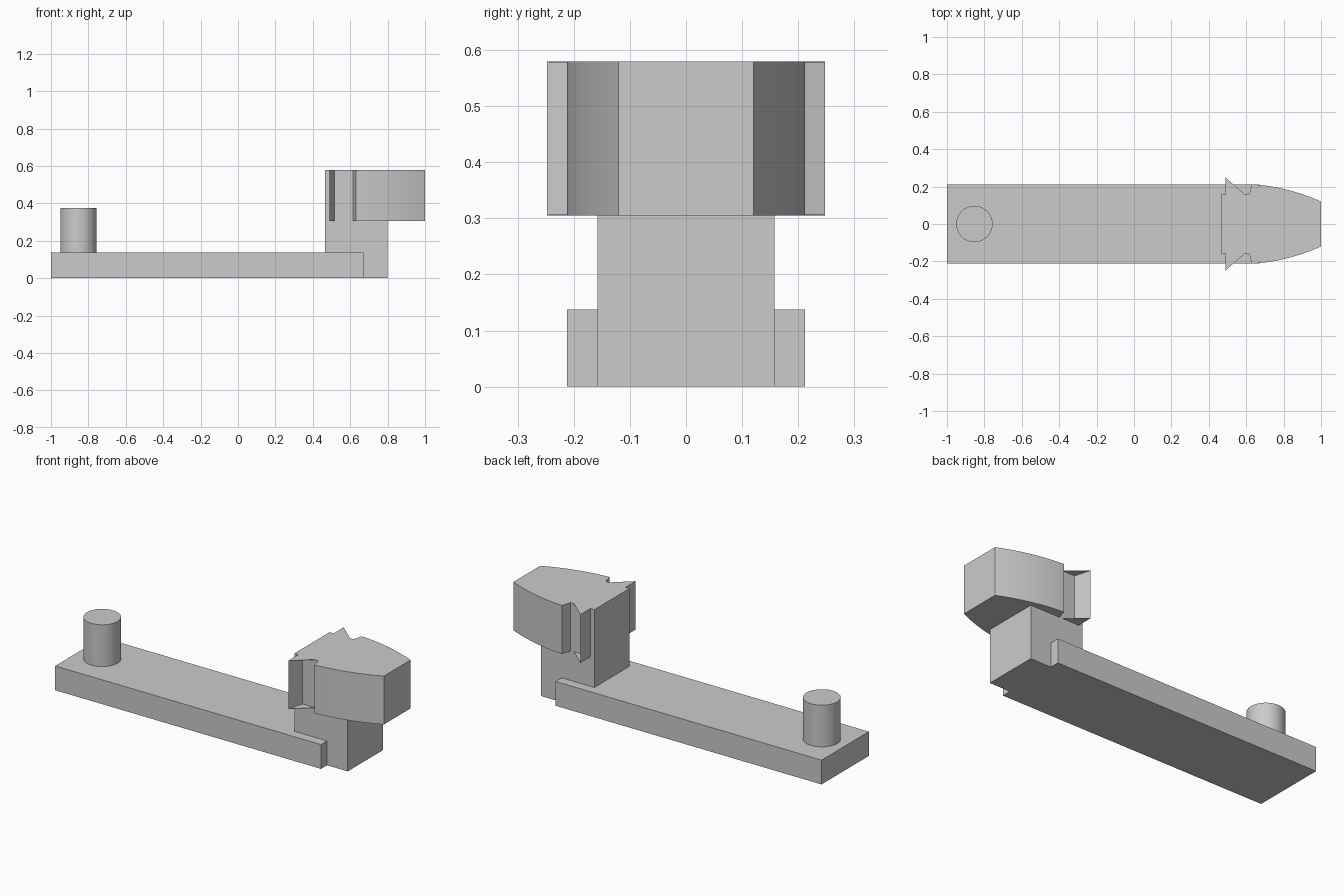
import bpy, bmesh, math
from mathutils import Vector

cube = bpy.data.objects.get("Cube")
if cube:
    bpy.data.objects.remove(cube, do_unlink=True)

grey = bpy.data.materials.new("plain_grey")
grey.use_nodes = True
grey.diffuse_color = (0.6, 0.6, 0.6, 1)
grey.node_tree.nodes["Principled BSDF"].inputs["Base Color"].default_value = (0.6, 0.6, 0.6, 1)

BASE_TOP, HEAD_LOW, HEAD_TOP = 0.138, 0.305, 0.58
BASE_HALF, POST_HALF = 0.212, 0.158


def prism(name, points, offset):
    """Extrude a planar outline along the offset vector."""
    bm = bmesh.new()
    face = bm.faces.new([bm.verts.new(p) for p in points])
    new = bmesh.ops.extrude_face_region(bm, geom=[face])["geom"]
    verts = [v for v in new if isinstance(v, bmesh.types.BMVert)]
    bmesh.ops.translate(bm, verts=verts, vec=Vector(offset))
    bmesh.ops.recalc_face_normals(bm, faces=bm.faces)
    mesh = bpy.data.meshes.new(name)
    bm.to_mesh(mesh)
    bm.free()
    mesh.materials.append(grey)
    obj = bpy.data.objects.new(name, mesh)
    bpy.context.collection.objects.link(obj)
    return obj


def smooth(obj, degrees):
    bpy.ops.object.select_all(action="DESELECT")
    obj.select_set(True)
    bpy.context.view_layer.objects.active = obj
    bpy.ops.object.shade_smooth_by_angle(angle=math.radians(degrees))


# Long flat arm
h = BASE_HALF
prism("arm", [(-1, -h, 0), (0.67, -h, 0), (0.67, h, 0), (-1, h, 0)], (0, 0, BASE_TOP))

# Round pin at the far end
bpy.ops.mesh.primitive_cylinder_add(vertices=48, radius=0.097, depth=0.375 - BASE_TOP,
                                    location=(-0.853, 0, (0.375 + BASE_TOP) / 2))
pin = bpy.context.object
pin.name = "pin"
pin.data.materials.append(grey)
smooth(pin, 30)

# Post stepping over the end of the arm
profile = [(0.67, 0), (0.8, 0), (0.8, HEAD_LOW), (0.465, HEAD_LOW),
           (0.465, BASE_TOP), (0.67, BASE_TOP)]
prism("post", [(x, -POST_HALF, z) for x, z in profile], (0, 2 * POST_HALF, 0))

# Tapered head with curved flanks, joined to the post by a narrow neck
half = [(0.465, POST_HALF), (0.615, POST_HALF)]
for i in range(17):
    t = i / 16
    half.append((0.63 + 0.37 * t, BASE_HALF - 0.02 * t - 0.072 * t * t))
outline = half + [(x, -y) for x, y in reversed(half)]
head = prism("head", [(x, y, HEAD_LOW) for x, y in outline], (0, 0, HEAD_TOP - HEAD_LOW))
smooth(head, 12)

# Side barbs: a slim wedge with wider thin webs above and below
SHEET = 0.002
for label, s in (("left", 1), ("right", -1)):
    def wedge(name, reach, z, height):
        pts = [(0.49, POST_HALF), (0.49, 0.248), (reach, POST_HALF)]
        prism(f"{label}_{name}", [(x, s * y, z) for x, y in pts], (0, 0, height))

    wedge("barb", 0.517, HEAD_LOW, HEAD_TOP - HEAD_LOW)
    wedge("barb_lower_web", 0.593, HEAD_LOW, SHEET)
    wedge("barb_upper_web", 0.593, HEAD_TOP - SHEET, SHEET)
